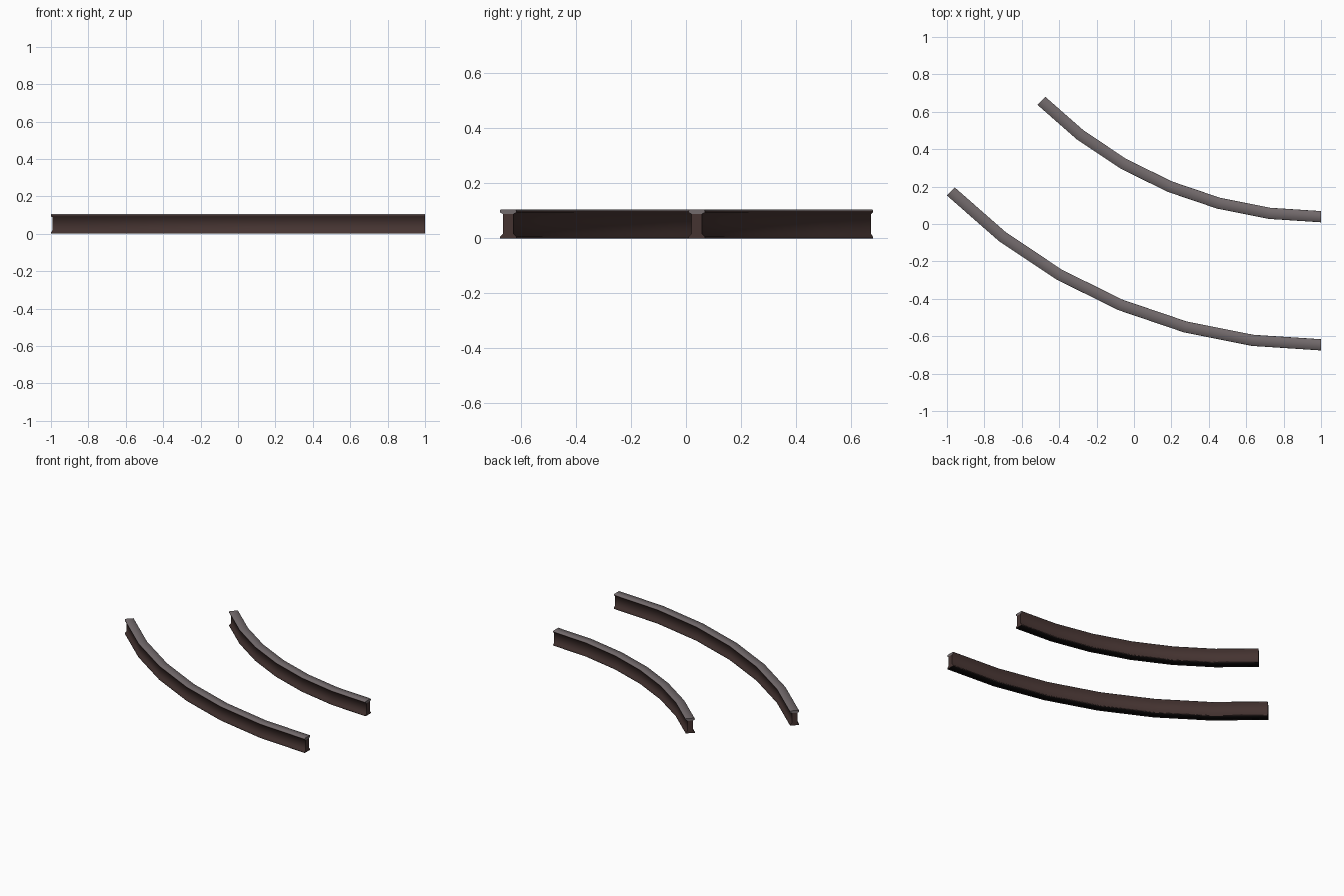
import bpy, bmesh
from math import sin, cos, radians

cube = bpy.data.objects.get("Cube")
if cube:
    bpy.data.objects.remove(cube, do_unlink=True)


def make_material(name, rgb):
    mat = bpy.data.materials.new(name)
    mat.use_nodes = True
    mat.diffuse_color = (*rgb, 1)
    bsdf = next(n for n in mat.node_tree.nodes if n.type == 'BSDF_PRINCIPLED')
    bsdf.inputs["Base Color"].default_value = (*rgb, 1)
    return mat


brown = make_material("rusty_brown", (0.060, 0.034, 0.031))
grey = make_material("worn_steel", (0.17, 0.145, 0.15))
black = make_material("dark_underside", (0.004, 0.003, 0.003))

CENTRE_X, CENTRE_Y = 1.0, 2.153
SEGMENTS, SWEEP = 6, 45
HEAD_Z = 0.088

# Half cross-sections (offset, height), from bottom to top
FOOT_AND_WEB = [(0.030, 0), (0.030, 0.006), (0.019, 0.017), (0.019, HEAD_Z)]
HEAD = [(0.019, HEAD_Z), (0.030, 0.094), (0.030, 0.100), (0.027, 0.105)]


def sweep_part(bm, half, radius, cap_material):
    """Sweep a mirrored half profile along the arc and cap both ends."""
    profile = half + [(-x, z) for x, z in reversed(half)]
    rings = []
    for i in range(SEGMENTS + 1):
        a = radians(SWEEP * i / SEGMENTS)
        rings.append([bm.verts.new((CENTRE_X - (radius + x) * sin(a),
                                    CENTRE_Y - (radius + x) * cos(a), z))
                      for x, z in profile])
    n = len(profile)
    caps = [bm.faces.new(rings[0]), bm.faces.new(rings[-1])]
    # Soft shading along the rail, crisp cut ends
    for r, s in zip(rings, rings[1:]):
        for j in range(n):
            k = (j + 1) % n
            bm.faces.new((r[j], r[k], s[k], s[j])).smooth = True
    for cap in caps:
        cap.material_index = cap_material
        for e in cap.edges:
            e.smooth = False


def make_rail(name, radius):
    bm = bmesh.new()
    sweep_part(bm, FOOT_AND_WEB, radius, 0)
    sweep_part(bm, HEAD, radius, 1)
    # Drop the hidden seam between web and head, then weld
    seam = [f for f in bm.faces
            if all(abs(v.co.z - HEAD_Z) < 1e-5 for v in f.verts)]
    bmesh.ops.delete(bm, geom=seam, context='FACES')
    bmesh.ops.remove_doubles(bm, verts=bm.verts, dist=1e-5)
    bmesh.ops.recalc_face_normals(bm, faces=bm.faces)
    # Worn running surface on top, dark underside
    for f in bm.faces:
        height = f.calc_center_median().z
        if height > 0.101:
            f.material_index = 1
        elif height < 0.001:
            f.material_index = 2
    mesh = bpy.data.meshes.new(name)
    bm.to_mesh(mesh)
    bm.free()
    for mat in (brown, grey, black):
        mesh.materials.append(mat)
    obj = bpy.data.objects.new(name, mesh)
    bpy.context.collection.objects.link(obj)


# Two concentric curved rails
make_rail("outer_rail", 2.799)
make_rail("inner_rail", 2.114)
